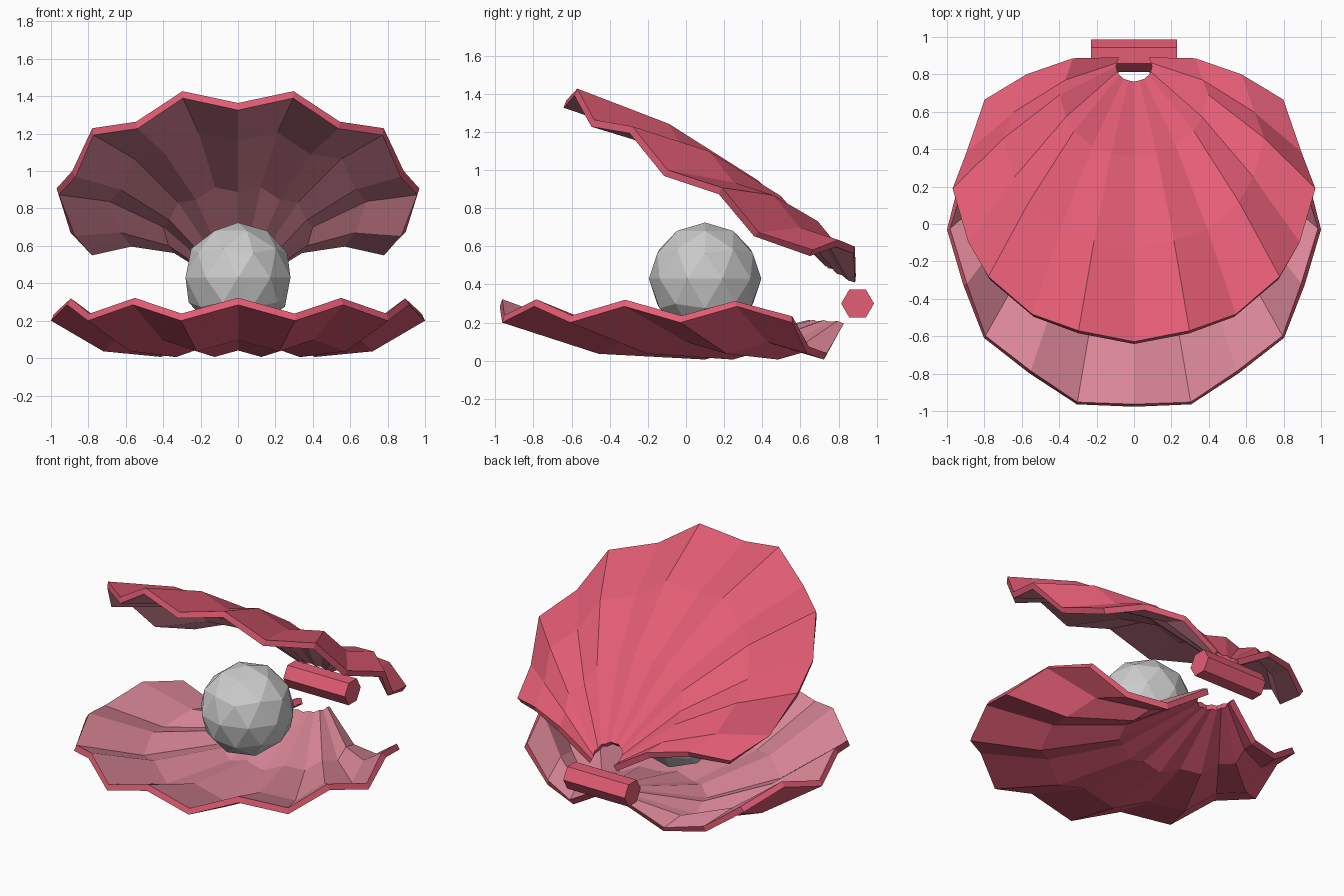
import bpy, bmesh
from math import sin, cos, pi, radians
from mathutils import Matrix, Vector

if "Cube" in bpy.data.objects:
    bpy.data.objects.remove(bpy.data.objects["Cube"])


def material(name, color):
    m = bpy.data.materials.new(name)
    m.diffuse_color = (*color, 1)
    m.use_nodes = True
    m.node_tree.nodes["Principled BSDF"].inputs["Base Color"].default_value = m.diffuse_color
    return m


outer = material("shell_outer", (0.78, 0.11, 0.18))
inner = material("shell_inner", (0.70, 0.24, 0.31))

HINGE = Vector((0, 0.90, 0.30))
RINGS = (0.10, 0.41, 0.72, 1.0)
STEP = radians(17.8)
FAN_Y = 0.84


def shell(name, sx, sy, depth, upper):
    """Fluted fan: rays spread from the hinge, alternate rays are valleys."""
    bm = bmesh.new()
    rows = []
    for i in range(-7, 8):
        ridge = i % 2 == 0
        r = 0.965 if ridge else 1.0
        rim_x = sx * r * sin(i * STEP)
        rim_y = -sy * r * cos(i * STEP) - 0.012
        row = []
        for t in RINGS:
            z = 0.2425 - depth * sin(pi * t) + (0.0425 if ridge else -0.0425) * t
            v = Vector((rim_x * t, FAN_Y + (rim_y - FAN_Y) * t, z))
            if upper:
                v.z = 2 * HINGE.z - v.z
                v = HINGE + Matrix.Rotation(-0.60, 3, 'X') @ (v - HINGE)
            row.append(bm.verts.new(v))
        rows.append(row)
    for a, b in zip(rows, rows[1:]):
        for k in range(len(RINGS) - 1):
            f = [a[k], a[k + 1], b[k + 1], b[k]]
            bm.faces.new(f if upper else f[::-1])
    me = bpy.data.meshes.new(name)
    bm.to_mesh(me)
    bm.free()
    me.materials.append(outer)
    me.materials.append(inner)
    ob = bpy.data.objects.new(name, me)
    bpy.context.collection.objects.link(ob)
    # Shell wall, with the inside in its own colour
    s = ob.modifiers.new("wall", 'SOLIDIFY')
    s.thickness = 0.04
    s.offset = -1
    s.material_offset = 1
    s.material_offset_rim = 0
    return ob


# Two shell halves
shell("lower_shell", 1.0, 1.0, 0.228, False)
shell("upper_shell", 0.97, 0.985, 0.17, True)

# Hinge bar
bpy.ops.mesh.primitive_cylinder_add(vertices=6, radius=0.086, depth=0.46,
                                    location=HINGE, rotation=(0, pi / 2, 0))
bpy.context.object.name = "hinge"
bpy.context.object.data.materials.append(outer)

# Pearl
bpy.ops.mesh.primitive_ico_sphere_add(subdivisions=2, radius=0.295, location=(0, 0.10, 0.43))
bpy.context.object.name = "pearl"
